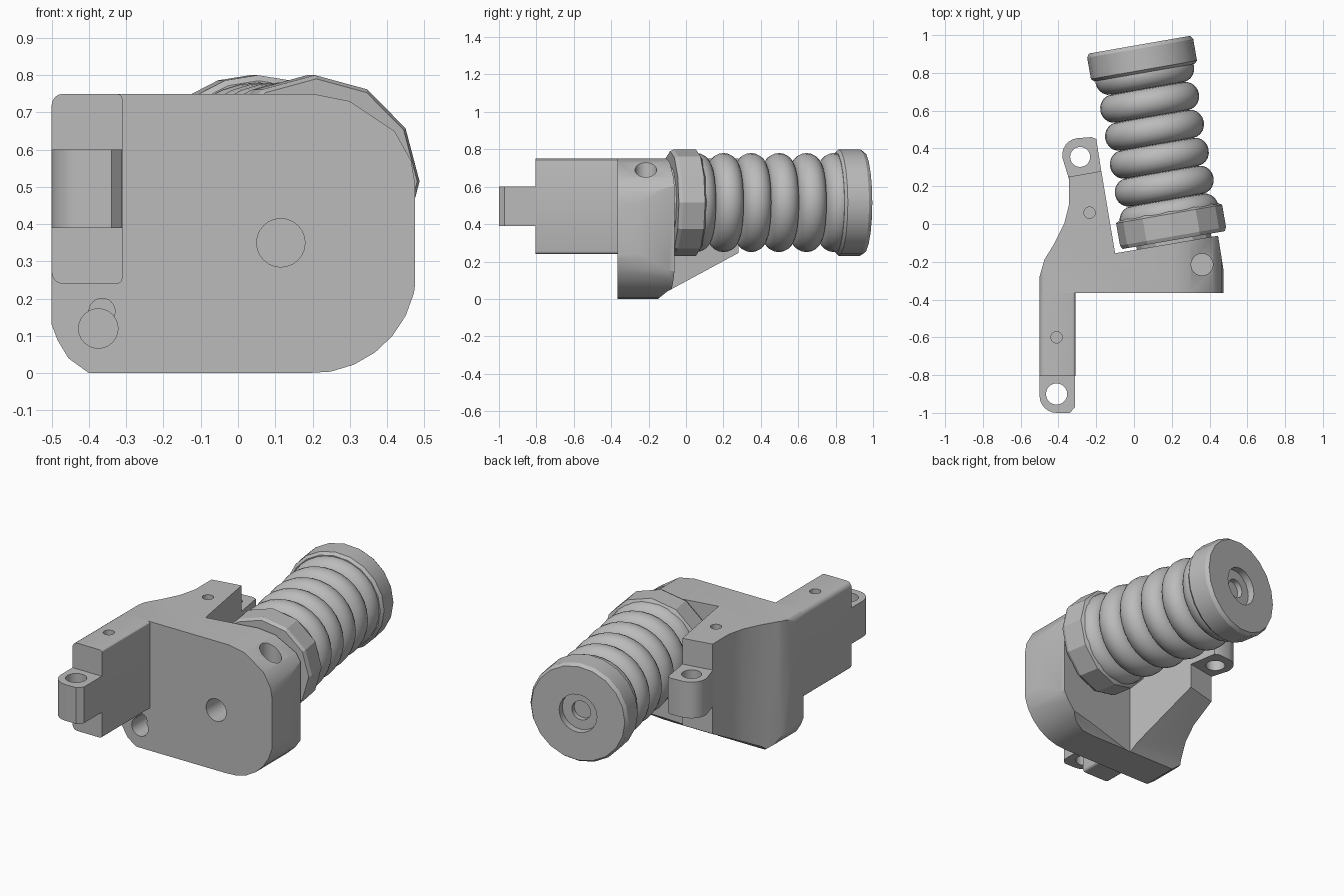
import bpy, bmesh, math
from mathutils import Matrix, Vector

cube = bpy.data.objects.get("Cube")
if cube:
    bpy.data.objects.remove(cube, do_unlink=True)

grey = bpy.data.materials.new("plain grey")
grey.use_nodes = True
GREY = (0.5, 0.5, 0.5, 1)
grey.diffuse_color = GREY
grey.node_tree.nodes["Principled BSDF"].inputs["Base Color"].default_value = GREY


def finish(name, bm):
    bmesh.ops.recalc_face_normals(bm, faces=bm.faces)
    mesh = bpy.data.meshes.new(name)
    bm.to_mesh(mesh)
    bm.free()
    mesh.materials.append(grey)
    obj = bpy.data.objects.new(name, mesh)
    bpy.context.collection.objects.link(obj)
    return obj


def activate(obj):
    bpy.ops.object.select_all(action='DESELECT')
    obj.select_set(True)
    bpy.context.view_layer.objects.active = obj


def prism(name, points, axis, low, high):
    """Extrude a 2D outline along y (points are x, z), z (x, y) or x (y, z)."""
    place = {'x': lambda a, b, d: (d, a, b),
             'y': lambda a, b, d: (a, d, b),
             'z': lambda a, b, d: (a, b, d)}[axis]
    bm = bmesh.new()
    face = bm.faces.new([bm.verts.new(place(a, b, low)) for a, b in points])
    out = bmesh.ops.extrude_face_region(bm, geom=[face])
    top = [v for v in out["geom"] if isinstance(v, bmesh.types.BMVert)]
    bmesh.ops.translate(bm, verts=top, vec=place(0, 0, high - low))
    return finish(name, bm)


def arc(cx, cy, radius, start, end, steps=6):
    angles = [math.radians(start + (end - start) * i / steps) for i in range(steps + 1)]
    return [(cx + radius * math.cos(a), cy + radius * math.sin(a)) for a in angles]


def round_hole(cx, cy, radius, axis, low, high):
    return prism("hole_cutter", arc(cx, cy, radius, 0, 345, 23), axis, low, high)


def boolean(obj, cutter, operation='DIFFERENCE'):
    mod = obj.modifiers.new("cut", 'BOOLEAN')
    mod.operation, mod.solver, mod.object = operation, 'EXACT', cutter
    activate(obj)
    bpy.ops.object.modifier_apply(modifier=mod.name)
    bpy.data.objects.remove(cutter, do_unlink=True)


def smooth(obj, angle=30):
    activate(obj)
    bpy.ops.object.shade_smooth_by_angle(angle=math.radians(angle))


def lathe(name, profile, sides):
    """Spin (radius, distance) points, then lay the axis towards the back."""
    bm = bmesh.new()
    verts = [bm.verts.new((r, 0, t)) for r, t in profile]
    edges = [bm.edges.new(pair) for pair in zip(verts, verts[1:])]
    bmesh.ops.spin(bm, geom=verts + edges, cent=(0, 0, 0), axis=(0, 0, 1),
                   angle=math.tau, steps=sides)
    bmesh.ops.remove_doubles(bm, verts=bm.verts, dist=0.0005)
    tilt = Matrix.Rotation(math.radians(9.9), 4, 'Z') @ Matrix.Rotation(-math.pi / 2, 4, 'X')
    bm.transform(Matrix.Translation((0.21, -0.085, 0.515)) @ tilt)
    return finish(name, bm)


# Main body: plan outline trimmed by the rounded front and the sloping underside
plan = [(-0.5, -0.365), (0.475, -0.365), (0.475, -0.25), (0.445, -0.062),
        (-0.1, -0.155), (-0.173, 0.28), (-0.345, 0.25), (-0.345, 0.1),
        (-0.37, 0.0), (-0.42, -0.1), (-0.475, -0.19), (-0.5, -0.28)]
body = prism("main_body", plan, 'z', -0.1, 0.9)
front = ([(-0.4, 0)] + [(0.18, 0)] + arc(0.2, 0.28, 0.28, -80, 0, 6)
         + [(0.48, 0.48), (0.465, 0.57), (0.42, 0.65), (0.3, 0.73), (0.2, 0.75)]
         + arc(-0.47, 0.72, 0.03, 90, 180, 3)
         + [(-0.5, 0.13), (-0.485, 0.09), (-0.455, 0.04)])
boolean(body, prism("front_trim", front, 'y', -0.6, 0.6), 'INTERSECT')
side = [(-0.5, -0.2), (-0.15, -0.2), (-0.15, 0.0), (-0.1, 0.04),
        (0.27, 0.24), (0.6, 0.42), (0.6, 1), (-0.5, 1)]
boolean(body, prism("side_trim", side, 'x', -1, 1), 'INTERSECT')

# Holes in the body
boolean(body, round_hole(0.115, 0.35, 0.065, 'y', -0.5, -0.2))
boolean(body, round_hole(-0.375, 0.12, 0.053, 'y', -0.5, -0.22))
boolean(body, round_hole(-0.365, 0.166, 0.035, 'y', -0.5, -0.24))
boolean(body, round_hole(0.36, -0.215, 0.058, 'z', 0.5, 1))
boolean(body, round_hole(-0.235, 0.06, 0.03, 'z', 0.68, 1))
smooth(body)

# Front arm with rounded long edges
arm_outline = (arc(-0.47, 0.72, 0.03, 90, 180, 4) + arc(-0.47, 0.27, 0.03, 180, 270, 4)
               + arc(-0.325, 0.255, 0.015, 270, 360, 3) + arc(-0.325, 0.735, 0.015, 0, 90, 3))
front_arm = prism("front_arm", arm_outline, 'y', -0.805, -0.36)
boolean(front_arm, round_hole(-0.41, -0.6, 0.03, 'z', 0.68, 1))
smooth(front_arm)

# Hinge lugs at both ends of the arm
front_lug_outline = ([(-0.312, -0.79), (-0.5, -0.79)] + arc(-0.41, -0.91, 0.09, 180, 270, 6)
                     + [(-0.34, -1.0), (-0.312, -0.97)])
front_lug = prism("front_lug", front_lug_outline, 'z', 0.39, 0.6)
boolean(front_lug, round_hole(-0.41, -0.9, 0.056, 'z', 0, 1))
smooth(front_lug)

rear_lug_outline = ([(-0.345, 0.24), (-0.17, 0.26), (-0.2, 0.45), (-0.225, 0.46)]
                    + arc(-0.29, 0.365, 0.09, 95, 190, 6))
rear_lug = prism("rear_lug", rear_lug_outline, 'z', 0.39, 0.6)
boolean(rear_lug, round_hole(-0.285, 0.355, 0.053, 'z', 0, 1))
smooth(rear_lug)

# Bellows with six round ribs
RIBS, PITCH = 6, 0.15
ribs = []
for k in range(RIBS):
    centre = 0.14 + PITCH * k
    for i in range(10):
        a = math.pi * i / 10
        ribs.append((0.195 + 0.07 * math.sin(a), centre - PITCH / 2 * math.cos(a)))
bellows = lathe("bellows", ribs + [(0.195, 0.965), (0, 0.965)], 32)
smooth(bellows, 50)

# Faceted base collar with a short neck into the body
base_collar = lathe("base_collar", [(0, -0.05), (0.2, -0.05), (0.2, 0), (0.275, 0),
                                    (0.285, 0.02), (0.285, 0.14), (0.26, 0.155), (0, 0.155)], 12)
smooth(base_collar, 20)

# End cap with a stepped round recess
end_cap = lathe("end_cap", [(0, 0.9), (0.27, 0.9), (0.285, 0.915), (0.285, 1.03),
                            (0.272, 1.05), (0.11, 1.05), (0.11, 1.01), (0.055, 1.01),
                            (0.055, 0.98), (0, 0.98)], 20)
smooth(end_cap, 25)
